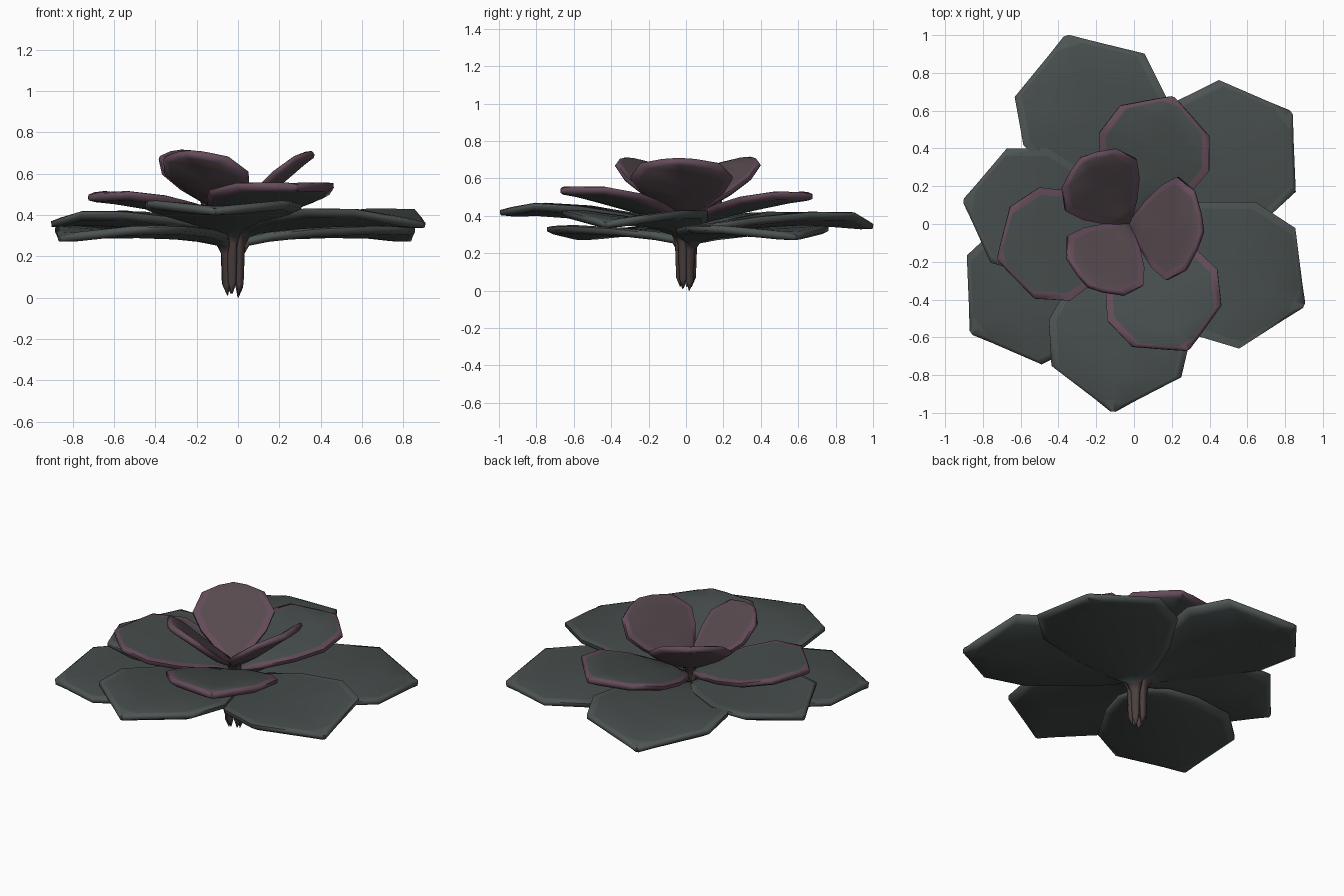
import bpy, math
from mathutils import Vector

if "Cube" in bpy.data.objects:
    bpy.data.objects.remove(bpy.data.objects["Cube"])

CX, CY = -0.025, 0.0     # axis of the rosette


def mat(name, rgb):
    m = bpy.data.materials.new(name)
    m.diffuse_color = (*rgb, 1)
    m.use_nodes = True
    m.node_tree.nodes["Principled BSDF"].inputs["Base Color"].default_value = m.diffuse_color
    return m


GREEN = mat("leaf_green", (0.062, 0.075, 0.073))
GREEN_RIM = mat("leaf_green_rim", (0.075, 0.09, 0.086))
PURPLE_RIM = mat("leaf_purple_rim", (0.125, 0.07, 0.1))
MAUVE = mat("leaf_mauve", (0.095, 0.068, 0.076))
STEM = mat("stem_red", (0.075, 0.052, 0.052))

# blade outlines: distance along, half width, lift (for a leaf of length 1)
OUTER = [(0.06, 0.045, -0.015), (0.13, 0.145, 0.003), (0.3, 0.265, 0.018), (0.55, 0.38, 0.025),
         (0.79, 0.345, 0.022), (0.94, 0.105, 0.008), (1.0, 0.015, 0.0)]
MIDDLE = [(0.06, 0.05, -0.015), (0.14, 0.17, 0.0), (0.36, 0.34, 0.01), (0.58, 0.425, 0.015),
          (0.82, 0.345, 0.015), (0.95, 0.11, 0.008), (1.0, 0.015, 0.0)]
INNER = [(0.04, 0.06, -0.01), (0.18, 0.25, -0.02), (0.4, 0.45, -0.025), (0.62, 0.56, -0.015),
         (0.86, 0.43, 0.0), (0.96, 0.19, 0.0), (1.0, 0.015, 0.0)]


def leaf(name, blade, angle, length, z0, pitch, wide, cup, foot, stem_r, thick, body, rim):
    a, p = math.radians(angle), math.radians(pitch)
    # pointed stalk, then the blade tilted about its neck: r, z, half width, thickness
    rows = [(stem_r * 0.8, foot, 0.002, 0.003),
            (stem_r, foot + 0.05, 0.019, 0.028),
            (stem_r, z0 - 0.07, 0.025, 0.04)]
    for s, w, h in blade:
        s, h = s * length, h * length
        t = thick * (0.6 if w < 0.02 else 1)
        rows.append((s * math.cos(p) - h * math.sin(p), z0 + s * math.sin(p) + h * math.cos(p),
                     w * length * wide, t))
    verts, faces, mats = [], [], []
    n = len(rows)
    for i, (r, z, w, t) in enumerate(rows):
        q0, q1 = rows[max(i - 1, 0)], rows[min(i + 1, n - 1)]
        d = Vector((q1[0] - q0[0], q1[1] - q0[1])).normalized()
        up = Vector((-d.y, d.x))
        inset = w - min(0.04, w * 0.4)
        # ten-sided section with a blunt rim
        sec = [(-w, -.25), (-w, .25), (-inset, .5), (0, .5), (inset, .5),
               (w, .25), (w, -.25), (inset, -.5), (0, -.5), (-inset, -.5)]
        for x, y in sec:
            lift = y * t + (cup * w * (x / w) ** 2 if i > 3 else 0)
            rr, zz = r + up.x * lift, z + up.y * lift
            verts.append((CX + rr * math.cos(a) - x * math.sin(a),
                          CY + rr * math.sin(a) + x * math.cos(a), zz))
    for i in range(n - 1):
        for k in range(10):
            j = (k + 1) % 10
            faces.append((i * 10 + k, i * 10 + j, i * 10 + 10 + j, i * 10 + 10 + k))
            if i < 3:
                mats.append(2)
            else:
                mats.append(1 if k in (0, 1, 4, 5, 6, 9) or i == n - 2 else 0)
    faces += [tuple(range(9, -1, -1)), tuple(range((n - 1) * 10, n * 10))]
    mats += [2, 1]
    me = bpy.data.meshes.new(name)
    me.from_pydata(verts, [], faces)
    for m in (body, rim, STEM):
        me.materials.append(m)
    me.polygons.foreach_set("material_index", mats)
    ob = bpy.data.objects.new(name, me)
    bpy.context.collection.objects.link(ob)
    # consistent outward normals and smooth shading
    bpy.ops.object.select_all(action='DESELECT')
    ob.select_set(True)
    bpy.context.view_layer.objects.active = ob
    bpy.ops.object.mode_set(mode='EDIT')
    bpy.ops.mesh.select_all(action='SELECT')
    bpy.ops.mesh.normals_make_consistent(inside=False)
    bpy.ops.object.mode_set(mode='OBJECT')
    bpy.ops.object.shade_smooth_by_angle(angle=math.radians(75))


# outer leaves: angle, length, neck height, pitch, cup, foot height
for i, (ang, ln, z0, pt, cup, ft) in enumerate([
        (34.5, 1.04, 0.285, 0, 0.06, 0.0), (214.5, 1.015, 0.285, 0, 0.06, 0.01),
        (108.5, 1.05, 0.325, 1, 0.12, 0.02), (-25, 1.02, 0.325, 1.5, 0.14, 0.015),
        (172, 0.885, 0.325, 2, 0.12, 0.02), (265, 1.0, 0.33, 5, 0.1, 0.02)]):
    leaf(f"outer_leaf_{i + 1}", OUTER, ang, ln, z0, pt, 1, cup, ft, 0.038, 0.045, GREEN, GREEN_RIM)

# middle leaves with purple rims
for i, (ang, ln, z0, pt) in enumerate([(71, 0.725, 0.365, 11), (195, 0.73, 0.37, 9), (-65, 0.755, 0.365, 13)]):
    leaf(f"middle_leaf_{i + 1}", MIDDLE, ang, ln, z0, pt, 1, 0.11, 0.08, 0.02, 0.045, GREEN, PURPLE_RIM)

# upright inner leaves: angle, length, pitch, width
for i, (ang, ln, pt, wd) in enumerate([(126, 0.525, 35, 0.79), (-6, 0.49, 37, 1), (237, 0.495, 37, 0.86)]):
    leaf(f"inner_leaf_{i + 1}", INNER, ang, ln, 0.405, pt, wd, 0.1, 0.2, 0.012, 0.04, MAUVE, PURPLE_RIM)
